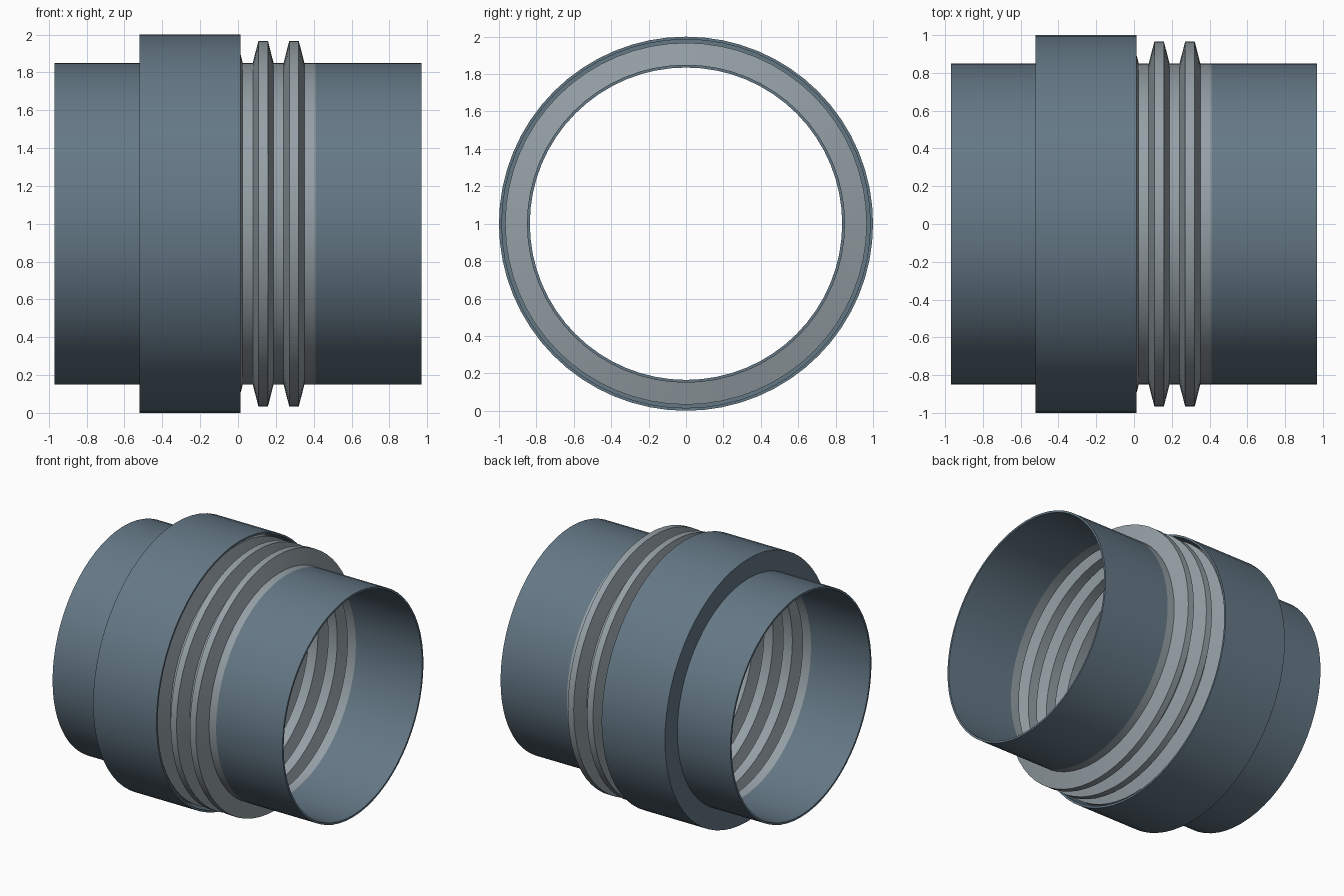
import bpy, bmesh, math

if "Cube" in bpy.data.objects:
    bpy.data.objects.remove(bpy.data.objects["Cube"])

SIDES = 64
AXIS_Z = 1.0


def material(name, rgb):
    m = bpy.data.materials.new(name)
    m.diffuse_color = (*rgb, 1)
    m.use_nodes = True
    m.node_tree.nodes["Principled BSDF"].inputs["Base Color"].default_value = m.diffuse_color
    return m


STEEL = material("blue_steel", (0.13, 0.19, 0.24))
GREY = material("bellows_grey", (0.30, 0.35, 0.38))


def lathe(name, profile, mat):
    """Revolve a closed (x, radius) profile around the pipe axis."""
    bm = bmesh.new()
    rings = []
    for i in range(SIDES):
        a = 2 * math.pi * i / SIDES
        rings.append([bm.verts.new((x, r * math.cos(a), r * math.sin(a)))
                      for x, r in profile])
    n = len(profile)
    for i in range(SIDES):
        p, q = rings[i], rings[(i + 1) % SIDES]
        for j in range(n):
            k = (j + 1) % n
            bm.faces.new((p[j], p[k], q[k], q[j]))
    bmesh.ops.recalc_face_normals(bm, faces=bm.faces)
    mesh = bpy.data.meshes.new(name)
    bm.to_mesh(mesh)
    bm.free()
    ob = bpy.data.objects.new(name, mesh)
    ob.location.z = AXIS_Z
    bpy.context.collection.objects.link(ob)
    mesh.materials.append(mat)
    bpy.ops.object.select_all(action='DESELECT')
    ob.select_set(True)
    bpy.context.view_layer.objects.active = ob
    bpy.ops.object.shade_smooth_by_angle(angle=math.radians(30))
    return ob


def tube(name, x0, x1, r_in, r_out):
    return lathe(name, [(x0, r_in), (x1, r_in), (x1, r_out), (x0, r_out)], STEEL)


# Pipe ends
R, R_IN = 0.85, 0.835
B0, B1 = -0.47, 0.41
tube("left_pipe", -0.97, B0, R_IN, R)
tube("right_pipe", B1, 0.97, R_IN, R)

# Bellows: thin corrugated wall with five convolutions
CREST, PITCH, WALL = 0.967, 0.163, 0.015
outer, inner = [(B0, R)], [(B0, R_IN)]
for k in range(-2, 3):
    c = -0.03 + k * PITCH
    outer += [(c - 0.055, R), (c - 0.025, CREST), (c + 0.025, CREST), (c + 0.055, R)]
    inner += [(c - 0.043, R_IN), (c - 0.013, CREST - WALL),
              (c + 0.013, CREST - WALL), (c + 0.043, R_IN)]
outer.append((B1, R))
inner.append((B1, R_IN))
lathe("bellows", outer + inner[::-1], GREY)

# Protective sleeve: closed against the left pipe, open on the right
lathe("cover_sleeve", [(-0.522, R), (-0.522, 1.0), (0.012, 1.0), (0.012, 0.985),
                       (-0.507, 0.985), (-0.507, R)], STEEL)
